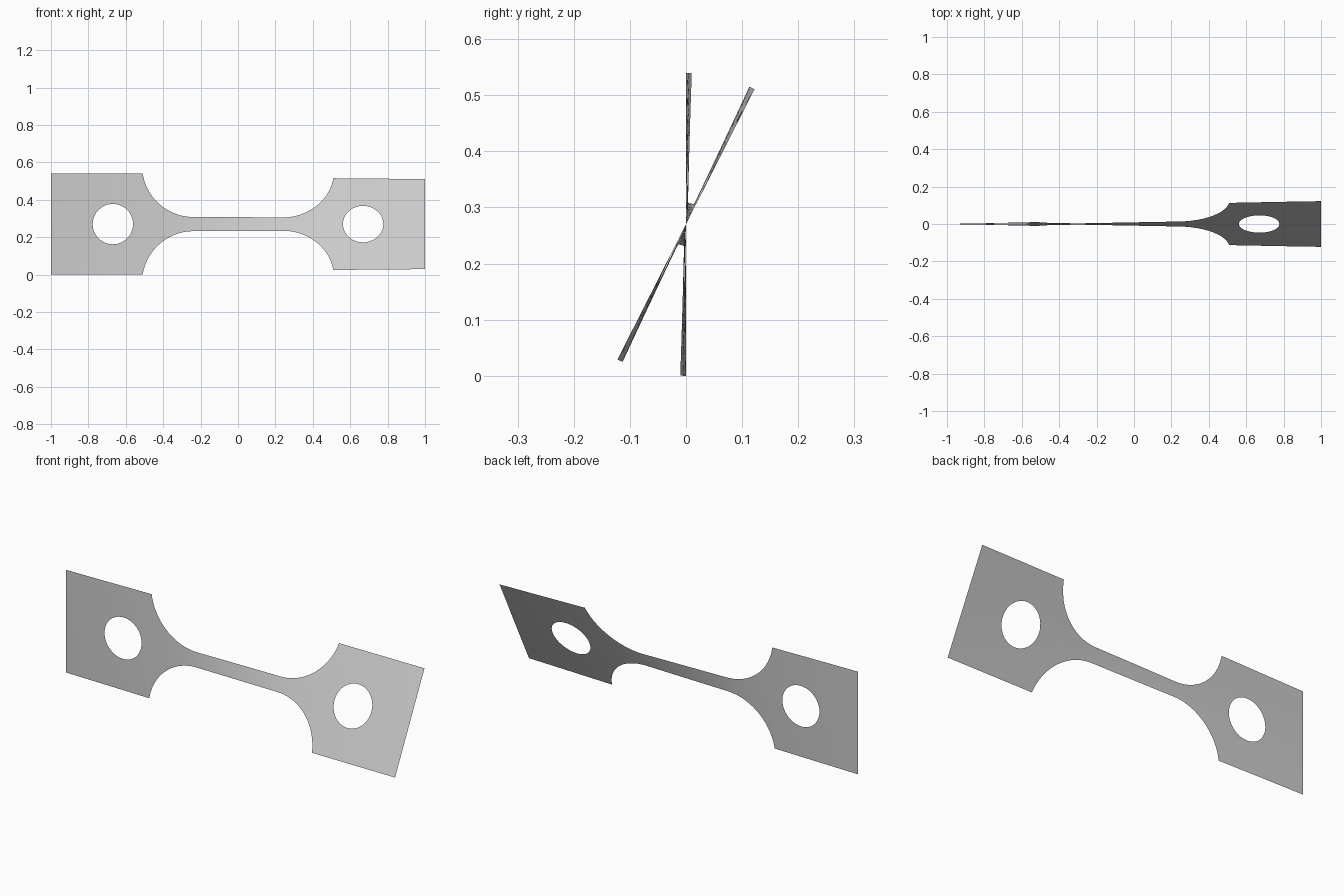
import bpy, bmesh
from math import sin, cos, pi, sqrt, radians

cube = bpy.data.objects.get("Cube")
if cube:
    bpy.data.objects.remove(cube)

# Main dimensions of the flat specimen
HALF_W, NECK = 0.27, 0.038
HOLE_X, HOLE_R = 0.669, 0.108
FILLET_R, FILLET_X = 0.275, 0.238
CORNER = FILLET_X + sqrt(FILLET_R**2 - (NECK + FILLET_R - HALF_W)**2)
TWIST = radians(26.9)
ROWS = 8


def outer(x):
    """Half width of the outline: neck, round fillet, then square tab."""
    x = abs(x)
    if x <= FILLET_X:
        return NECK
    if x >= CORNER - 1e-6:
        return HALF_W
    return NECK + FILLET_R - sqrt(FILLET_R**2 - (x - FILLET_X)**2)


def inner(x):
    """Half height of the round hole."""
    return sqrt(max(0, HOLE_R**2 - (abs(x) - HOLE_X)**2))


def spread(a, b, n):
    return [a + (b - a) * i / n for i in range(n)]


# Column positions, closer together on the fillet and around the hole
sweep = (CORNER - FILLET_X) / FILLET_R
half = spread(0, FILLET_X, 10)
half += [FILLET_X + FILLET_R * sin(i / 20 * 1.4) for i in range(20)
         if sin(i / 20 * 1.4) < sweep - 0.01]
half += spread(CORNER, HOLE_X - HOLE_R, 3)
half += [HOLE_X - HOLE_R * cos(pi * i / 24) for i in range(24)]
half += spread(HOLE_X + HOLE_R, 1, 8) + [1]
columns = [-x for x in reversed(half[1:])] + half

# Twist gathers where the plate is narrow
angles = [0]
for a, b in zip(columns, columns[1:]):
    mid = (a + b) / 2
    angles.append(angles[-1] + (b - a) / (outer(mid) - inner(mid) * 0.5))
angles = [a * TWIST / angles[-1] for a in angles]

# Thin sheet, built as an upper and a lower half joined on the centre line
bm = bmesh.new()
for side in (1, -1):
    grid = []
    for x, ang in zip(columns, angles):
        low, high = inner(x), outer(x)
        offsets = [side * (low + (high - low) * r / ROWS) for r in range(ROWS + 1)]
        grid.append([bm.verts.new((x, s * sin(ang), HALF_W + s * cos(ang)))
                     for s in offsets])
    for left, right in zip(grid, grid[1:]):
        for r in range(ROWS):
            quad = [left[r], right[r], right[r + 1], left[r + 1]]
            bm.faces.new(quad if side > 0 else quad[::-1])
bmesh.ops.remove_doubles(bm, verts=bm.verts, dist=0.0002)

mesh = bpy.data.meshes.new("twisted_plate")
bm.to_mesh(mesh)
bm.free()
plate = bpy.data.objects.new("twisted_plate", mesh)
bpy.context.collection.objects.link(plate)

# Plain grey metal
grey = bpy.data.materials.new("light_grey")
grey.use_nodes = True
colour = (0.6, 0.6, 0.6, 1)
grey.diffuse_color = colour
grey.node_tree.nodes["Principled BSDF"].inputs["Base Color"].default_value = colour
mesh.materials.append(grey)

# Smooth shading over the twist
bpy.context.view_layer.objects.active = plate
plate.select_set(True)
bpy.ops.object.shade_smooth_by_angle()
